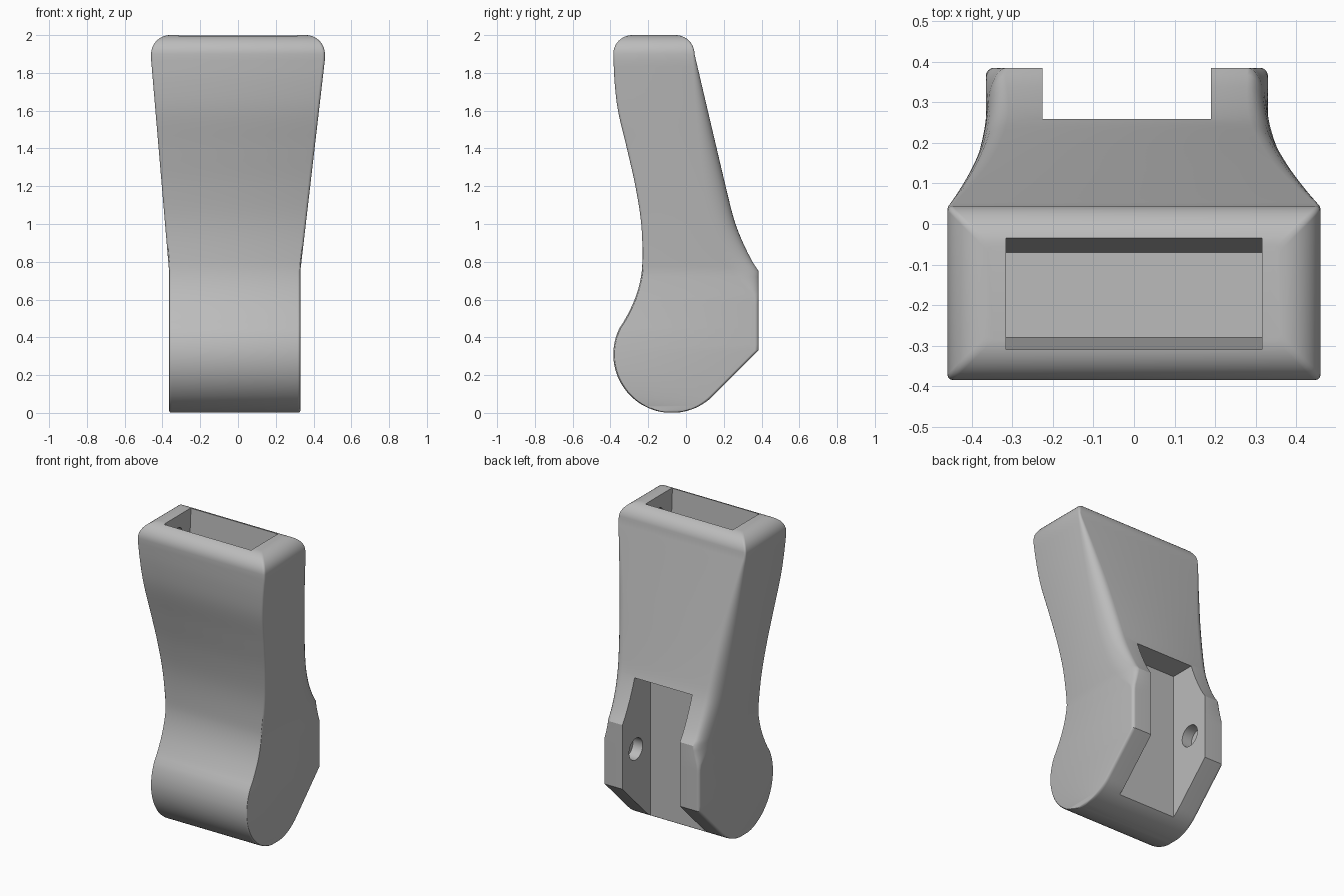
import bpy, bmesh, math
from mathutils import Vector

cube = bpy.data.objects.get("Cube")
if cube:
    bpy.data.objects.remove(cube, do_unlink=True)

grey = bpy.data.materials.new("plain_grey")
grey.use_nodes = True
grey.diffuse_color = (0.5, 0.5, 0.5, 1)
grey.node_tree.nodes["Principled BSDF"].inputs["Base Color"].default_value = (0.5, 0.5, 0.5, 1)


def curve(points, z):
    """Smooth value through (z, value) points."""
    if z <= points[0][0]:
        return points[0][1]
    if z >= points[-1][0]:
        return points[-1][1]
    i = max(k for k, p in enumerate(points) if p[0] <= z)

    def slope(k):
        a, b = points[max(k - 1, 0)], points[min(k + 1, len(points) - 1)]
        return (b[1] - a[1]) / (b[0] - a[0])
    (z0, v0), (z1, v1) = points[i], points[i + 1]
    h, t = z1 - z0, (z - z0) / (z1 - z0)
    return ((2*t**3 - 3*t**2 + 1) * v0 + (t**3 - 2*t**2 + t) * h * slope(i)
            + (3*t**2 - 2*t**3) * v1 + (t**3 - t**2) * h * slope(i + 1))


# Side outline: a round heel, a waisted front and a sloping back
R, CY = 0.31, -0.075
FRONT = [(0.45, -0.352), (0.5, -0.32), (0.6, -0.272), (0.7, -0.242), (0.8, -0.231),
         (1.0, -0.237), (1.2, -0.268), (1.4, -0.313), (1.6, -0.36), (1.75, -0.378), (1.9, -0.385)]
BACK = [(0.75, 0.385), (0.8, 0.352), (0.9, 0.302), (1.0, 0.262), (1.1, 0.234), (1.5, 0.139), (1.9, 0.045)]
# Size of the rounding on the back edges, along y and along x
ROUND_Y = [(0.62, 0.02), (0.75, 0.14), (1.0, 0.13), (1.2, 0.12), (1.66, 0.055), (1.9, 0.012)]
ROUND_X = [(0.62, 0.02), (0.75, 0.05), (1.0, 0.075), (1.4, 0.07), (1.66, 0.045), (1.9, 0.012)]
TANGENT = R * (1 - math.sqrt(0.5))
DIAG_TOP = TANGENT + 0.385 - CY - R * math.sqrt(0.5)
EDGE, TOP_R, TOP_Z = 0.014, 0.1, 1.9


def heel(z):
    return math.sqrt(max(R * R - (z - R) ** 2, 0))


def front_y(z):
    return CY - heel(z) if z < 0.45 else curve(FRONT, z)


def back_y(z):
    if z < TANGENT:
        return CY + heel(z)
    if z < DIAG_TOP:
        return CY + R * math.sqrt(0.5) + z - TANGENT
    return curve(BACK, z)


def ring(z):
    flare = min(max((z - 0.75) / 1.12, 0), 1)
    x0, x1 = -0.365 - 0.095 * flare, 0.33 + 0.13 * flare
    y0, y1 = front_y(z), back_y(z)
    # Rounding over the top and under the heel
    inset = 0
    if z > TOP_Z:
        inset = TOP_R * (1 - math.sqrt(max(1 - ((z - TOP_Z) / TOP_R) ** 2, 0)))
        y0, y1 = y0 + inset, y1 - inset
    elif z < EDGE:
        inset = EDGE - math.sqrt(EDGE ** 2 - (EDGE - z) ** 2)
    x0, x1 = x0 + inset, x1 - inset
    ry = min(curve(ROUND_Y, z), (y1 - y0) * 0.45)
    rx = curve(ROUND_X, z)
    e = min(EDGE, (y1 - y0) * 0.45)
    corners = [(x0, y0, 1, 1, EDGE, e, math.pi, 3), (x1, y0, -1, 1, EDGE, e, 1.5 * math.pi, 3),
               (x1, y1, -1, -1, rx, ry, 0, 8), (x0, y1, 1, -1, rx, ry, math.pi / 2, 8)]
    pts = []
    for x, y, sx, sy, ax, ay, start, n in corners:
        for k in range(n + 1):
            a = start + math.pi / 2 * k / n
            pts.append(Vector((x + sx * ax + ax * math.cos(a), y + sy * ay + ay * math.sin(a), z)))
    return pts


def make_object(name, bm):
    bmesh.ops.recalc_face_normals(bm, faces=bm.faces)
    mesh = bpy.data.meshes.new(name)
    bm.to_mesh(mesh)
    bm.free()
    mesh.materials.append(grey)
    ob = bpy.data.objects.new(name, mesh)
    bpy.context.collection.objects.link(ob)
    return ob


def loft(name, rings):
    bm = bmesh.new()
    loops = [[bm.verts.new(p) for p in r] for r in rings]
    for a, b in zip(loops, loops[1:]):
        for i in range(len(a)):
            j = (i + 1) % len(a)
            bm.faces.new((a[i], a[j], b[j], b[i]))
    bm.faces.new(loops[0][::-1])
    bm.faces.new(loops[-1])
    return make_object(name, bm)


def rect(x0, x1, y0, y1, z):
    return [Vector(p) for p in ((x0, y0, z), (x1, y0, z), (x1, y1, z), (x0, y1, z))]


def pin(name, x0, x1, y, z, r, n=32):
    angles = [2 * math.pi * k / n for k in range(n)]
    return loft(name, [[Vector((x, y + r * math.cos(a), z + r * math.sin(a))) for a in angles]
                       for x in (x0, x1)])


def span(a, b, n):
    return [a + (b - a) * k / n for k in range(n)]


# Main body, lofted upwards from the heel to the rounded top
levels = [0.001 + (TANGENT - 0.001) * (k / 14) ** 2 for k in range(14)]
levels += span(TANGENT, DIAG_TOP, 12) + span(DIAG_TOP, 0.75, 14)
levels += span(0.75, 1.1, 14) + span(1.1, TOP_Z, 24)
levels += [TOP_Z + TOP_R * math.sin(math.pi / 2 * k / 10) for k in range(11)]
body = loft("body", [ring(z) for z in levels])

# Tapered top socket, rear hinge slot, and blind pin holes in their side walls
cutters = [
    loft("top_socket", [rect(-0.315, 0.315, -0.28, -0.07, 1.4),
                        rect(-0.315, 0.315, -0.315, -0.029, 2.1)]),
    loft("hinge_slot", [rect(-0.225, 0.19, 0.095, 0.6, -0.1),
                        rect(-0.225, 0.19, 0.095, 0.6, 1.01)]),
    pin("hinge_pin_hole", -0.295, 0.26, 0.245, 0.54, 0.07),
    pin("socket_pin_hole", -0.375, 0.375, -0.17, 1.87, 0.05),
]
bpy.context.view_layer.objects.active = body
for cutter in cutters:
    cutter.hide_render = True
    mod = body.modifiers.new(cutter.name, "BOOLEAN")
    mod.operation, mod.solver, mod.object = "DIFFERENCE", "EXACT", cutter
    bpy.ops.object.modifier_apply(modifier=mod.name)
    bpy.data.objects.remove(cutter, do_unlink=True)

bpy.ops.object.select_all(action="DESELECT")
body.select_set(True)
bpy.ops.object.shade_smooth_by_angle(angle=math.radians(30))
